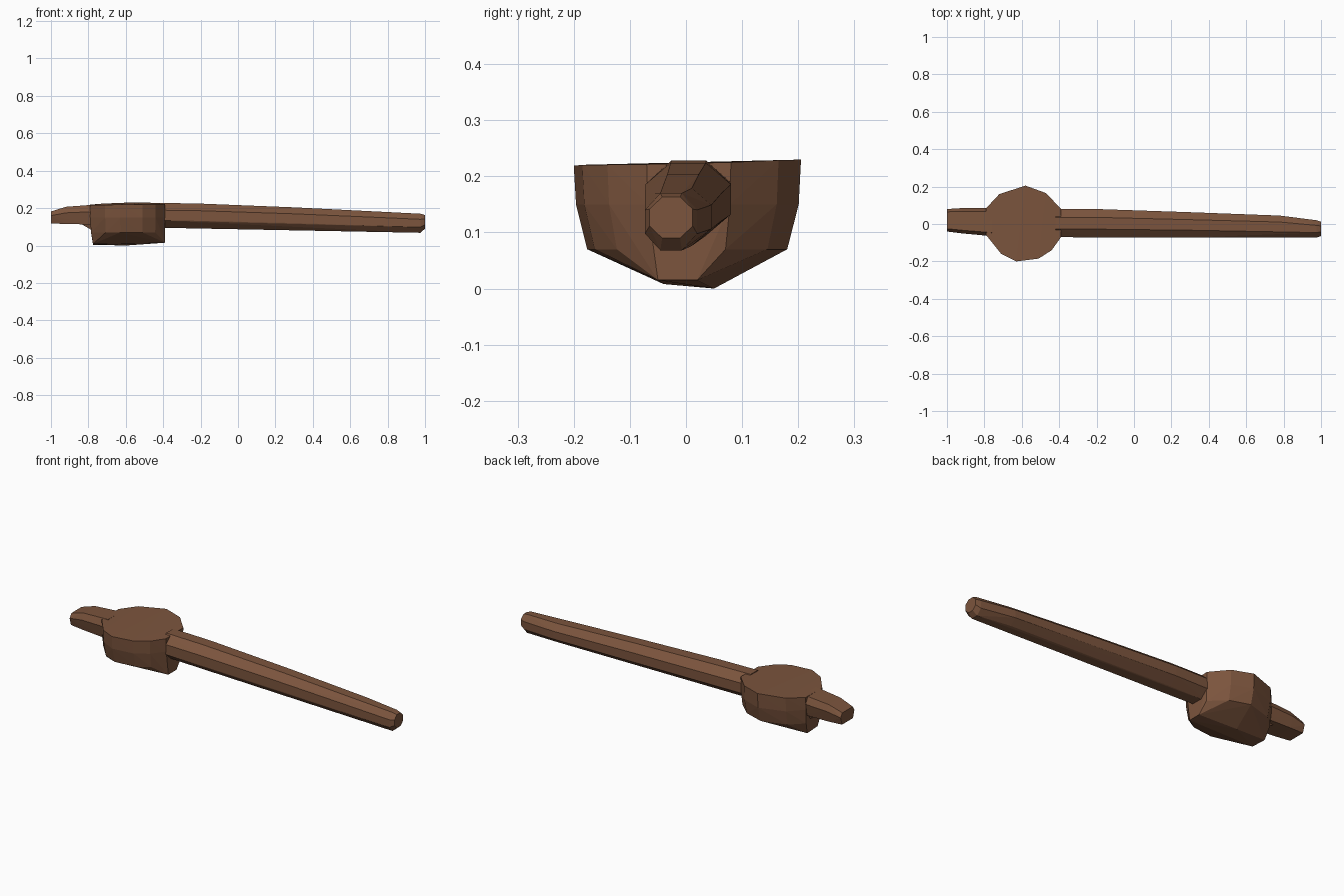
import bpy
import bmesh
import math

cube = bpy.data.objects.get("Cube")
if cube:
    bpy.data.objects.remove(cube, do_unlink=True)

# Single brown wood colour
wood = bpy.data.materials.new("brown wood")
wood.use_nodes = True
colour = (0.2, 0.09, 0.047, 1)
wood.diffuse_color = colour
bsdf = wood.node_tree.nodes["Principled BSDF"]
bsdf.inputs["Base Color"].default_value = colour
bsdf.inputs["Roughness"].default_value = 0.9


def carved(name, points):
    """Faceted convex block around the given points."""
    bm = bmesh.new()
    for p in points:
        bm.verts.new(p)
    hull = bmesh.ops.convex_hull(bm, input=bm.verts)
    spare = {g for g in hull["geom_interior"] + hull["geom_unused"]
             if isinstance(g, bmesh.types.BMVert)}
    bmesh.ops.delete(bm, geom=list(spare), context='VERTS')
    bmesh.ops.recalc_face_normals(bm, faces=bm.faces)
    mesh = bpy.data.meshes.new(name)
    bm.to_mesh(mesh)
    bm.free()
    mesh.materials.append(wood)
    obj = bpy.data.objects.new(name, mesh)
    bpy.context.collection.objects.link(obj)
    return obj


def ring(x, y0, y1, z0, z1, sides=8):
    """Oval cross-section across the length."""
    pts = []
    for i in range(sides):
        a = 2 * math.pi * (i + 0.5) / sides
        k = 1 / math.cos(math.pi / sides)
        pts.append((x, (y0 + y1) / 2 + (y1 - y0) / 2 * k * math.cos(a),
                    (z0 + z1) / 2 + (z1 - z0) / 2 * k * math.sin(a)))
    return pts


def slab(x, y0, y1, z0, z1, taper):
    """Four-cornered cross-section, narrower below."""
    mid = (y0 + y1) / 2
    half = (y1 - y0) / 2
    return [(x, mid + s * half * w, z) for s in (-1, 1)
            for z, w in ((z0, taper), (z0 * 0.35 + z1 * 0.65, 1), (z1, 0.75))]


# Bowl: flat rounded top, steep sides, keel-like underside
rim = [(-.79, .085), (-.72, .16), (-.58, .205), (-.47, .165), (-.41, .09),
       (-.39, .08), (-.39, -.07), (-.44, -.14), (-.51, -.185), (-.63, -.2),
       (-.71, -.16), (-.79, -.06)]
mid_x = -.585
bowl = [(x, y, .23 - .2 * (x + .55) ** 2 - .05 * max(0, -y)) for x, y in rim]
for sx, sy, z in ((1.0, .98, .15), (.98, .88, .07)):
    bowl += [(mid_x + (x - mid_x) * sx, y * sy, z) for x, y in rim]
bowl += [(-.775, -.04, .008), (-.775, .05, .004), (-.6, .05, 0),
         (-.39, -.05, .015), (-.39, .02, .015)]
carved("bowl", bowl)

# Long tapering handle
handle = []
for section in ((-.42, -.07, .08, .095, .228), (-.2, -.072, .08, .094, .224),
                (.3, -.073, .063, .086, .204), (.78, -.073, .045, .076, .179),
                (.975, -.073, .02, .068, .17), (1.0, -.065, .012, .09, .163)):
    handle += ring(*section)
carved("handle", handle)

# Short stub opposite the handle, with its flared root
carved("stub", slab(-1, -.04, .08, .118, .182, .8)
       + slab(-.92, -.05, .085, .115, .207, .8)
       + slab(-.76, -.065, .085, .112, .219, .8))
carved("stub_root", slab(-.84, -.03, .05, .116, .15, .8)
       + slab(-.77, -.05, .06, .075, .15, .7))
